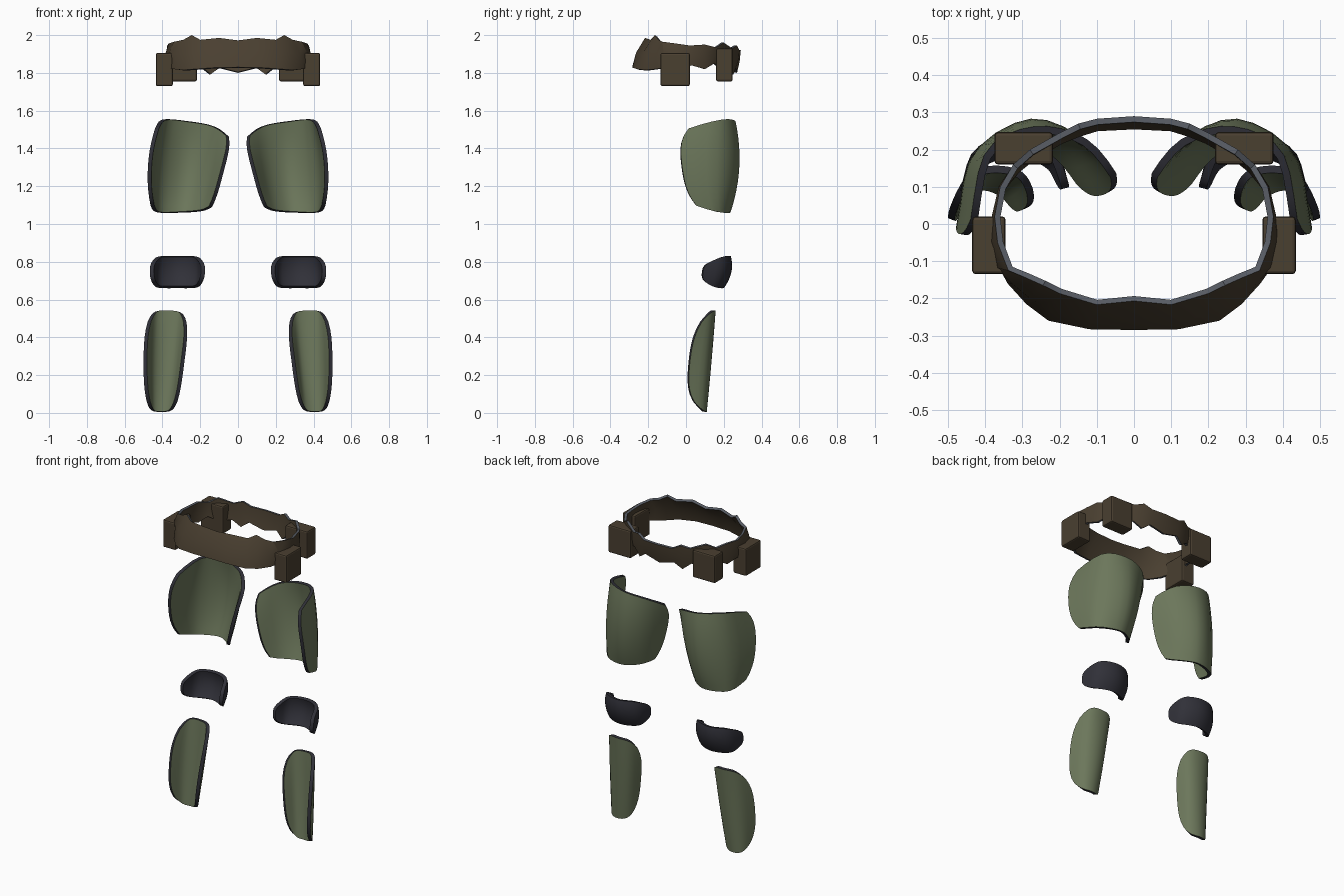
import bpy, bmesh, math
from mathutils import Vector

if "Cube" in bpy.data.objects:
    bpy.data.objects.remove(bpy.data.objects["Cube"])


def material(name, rgb):
    m = bpy.data.materials.new(name)
    m.diffuse_color = (*rgb, 1)
    m.use_nodes = True
    m.node_tree.nodes["Principled BSDF"].inputs["Base Color"].default_value = m.diffuse_color
    return m


GREEN = material("olive_armour", (0.15, 0.185, 0.105))
DARK = material("dark_rubber", (0.030, 0.030, 0.040))
BROWN = material("brown_leather", (0.068, 0.050, 0.030))
SLATE = material("slate_trim", (0.095, 0.105, 0.125))


def finish(name, verts, faces, mats, thickness, angle):
    """Make a shell with solid thickness and a rim in the second material."""
    me = bpy.data.meshes.new(name)
    me.from_pydata(verts, [], faces)
    for m in mats:
        me.materials.append(m)
    ob = bpy.data.objects.new(name, me)
    bpy.context.collection.objects.link(ob)
    mod = ob.modifiers.new("thickness", 'SOLIDIFY')
    mod.thickness = thickness
    mod.offset = -1
    mod.use_even_offset = False
    mod.material_offset_rim = 1
    bpy.context.view_layer.objects.active = ob
    ob.select_set(True)
    bpy.ops.object.modifier_apply(modifier=mod.name)
    bpy.ops.object.shade_smooth_by_angle(angle=math.radians(angle))
    ob.select_set(False)
    return ob


def along(pts, t):
    """Smooth curve through evenly spaced points, t in 0..1."""
    n = len(pts) - 1
    i = min(int(t * n), n - 1)
    f = t * n - i
    p1, p2 = pts[i], pts[i + 1]
    p0 = pts[i - 1] if i else p1 * 2 - p2
    p3 = pts[i + 2] if i + 2 <= n else p2 * 2 - p1
    return 0.5 * (p1 * 2 + (p2 - p0) * f + (p0 * 2 - p1 * 5 + p2 * 4 - p3) * f ** 2
                  + (p1 * 3 - p0 - p2 * 3 + p3) * f ** 3)


def plate(name, rows, mats, side, thickness, corner, nu=14, nv=12):
    """Curved plate with rounded corners; rows run bottom to top, inner to outer."""
    rows = [[Vector(p) for p in r] for r in rows]
    verts = []
    for j in range(nv + 1):
        for i in range(nu + 1):
            u, v = 2 * i / nu - 1, 2 * j / nv - 1
            uu = u * math.sqrt(1 - corner * v ** 4)
            vv = v * math.sqrt(1 - corner * u ** 4)
            b, m, t = (along(r, (uu + 1) / 2) for r in rows)
            p = b * (vv * (vv - 1) / 2) + m * (1 - vv * vv) + t * (vv * (vv + 1) / 2)
            verts.append((p.x * side, p.y, p.z))
    faces = []
    w = nu + 1
    for j in range(nv):
        for i in range(nu):
            a = j * w + i
            f = (a, a + w, a + w + 1, a + 1)
            faces.append(f if side > 0 else f[::-1])
    finish(name, verts, faces, mats, thickness, 45)


# Armour plates that wrap the back and outside of each leg
thigh = [
    [(.13, .10, 1.07), (.20, .19, 1.065), (.30, .235, 1.06), (.43, .18, 1.06), (.465, .03, 1.08)],
    [(.075, .085, 1.28), (.15, .22, 1.29), (.28, .282, 1.30), (.43, .19, 1.30), (.477, -.02, 1.30)],
    [(.025, .12, 1.47), (.13, .23, 1.52), (.27, .262, 1.545), (.40, .19, 1.555), (.44, -.03, 1.52)],
]
knee = [
    [(.19, .10, .665), (.225, .165, .66), (.32, .20, .66), (.42, .165, .66), (.455, .09, .665)],
    [(.175, .10, .745), (.21, .195, .745), (.32, .24, .745), (.43, .195, .745), (.467, .09, .745)],
    [(.18, .12, .815), (.22, .20, .83), (.32, .237, .83), (.42, .20, .83), (.46, .11, .815)],
]
shin = [
    [(.315, .045, .03), (.35, .09, .01), (.405, .11, .005), (.46, .09, .01), (.49, .02, .03)],
    [(.285, .045, .26), (.32, .115, .27), (.39, .135, .27), (.46, .105, .27), (.50, .02, .26)],
    [(.253, .08, .51), (.30, .14, .535), (.37, .157, .54), (.44, .14, .54), (.49, .07, .52)],
]
for side, tag in ((1, "right"), (-1, "left")):
    plate("thigh_plate_" + tag, thigh, (GREEN, DARK), side, .02, .18)
    plate("knee_pad_" + tag, knee, (DARK, DARK), side, .022, .35)
    plate("shin_plate_" + tag, shin, (GREEN, DARK), side, .02, .3)

# Belt: half ring of (top x, y, z, bottom x, y, z) from front to back, mirrored
half = [
    (0, -.207, 1.972, 0, -.285, 1.83), (.10, -.217, 1.985, .12, -.283, 1.828),
    (.20, -.187, 1.975, .23, -.26, 1.82), (.245, -.165, 2.0, .29, -.215, 1.815),
    (.29, -.145, 1.975, .34, -.16, 1.82), (.338, -.125, 1.965, .372, -.10, 1.83),
    (.367, -.05, 1.955, .382, -.04, 1.81), (.375, .02, 1.945, .38, .03, 1.84),
    (.36, .10, 1.95, .36, .10, 1.82), (.325, .16, 1.935, .32, .15, 1.85),
    (.28, .20, 1.96, .27, .19, 1.82), (.20, .245, 1.93, .20, .23, 1.83),
    (.15, .27, 1.945, .15, .25, 1.79), (.10, .283, 1.92, .10, .265, 1.825),
    (0, .29, 1.92, 0, .27, 1.80),
]
ring = half + [(-a, b, c, -d, e, f) for a, b, c, d, e, f in half[-2:0:-1]]
verts, faces = [], []
for s in ring:
    top, low = Vector(s[:3]), Vector(s[3:])
    mid = (top + low) / 2
    out = Vector((mid.x, mid.y, 0)).normalized()
    bulge = .016 if mid.y < 0 else .004
    verts += [low, mid + out * bulge, top]
n = len(ring)
for i in range(n):
    for k in range(2):
        a, b = i * 3 + k, (i + 1) % n * 3 + k
        faces.append((a, b, b + 1, a + 1))
finish("belt", verts, faces, (BROWN, SLATE), .016, 35)


# Belt pouches: softened boxes from low and high corners
def pouch(name, lo, hi):
    lo, hi = Vector(lo), Vector(hi)
    bm = bmesh.new()
    bmesh.ops.create_cube(bm, size=1)
    for v in bm.verts:
        v.co = Vector(c * d for c, d in zip(v.co, hi - lo)) + (lo + hi) / 2
    bmesh.ops.bevel(bm, geom=bm.edges[:], offset=.009, segments=2, profile=.5,
                    affect='EDGES')
    bmesh.ops.recalc_face_normals(bm, faces=bm.faces[:])
    me = bpy.data.meshes.new(name)
    bm.to_mesh(me)
    bm.free()
    me.materials.append(BROWN)
    bpy.context.collection.objects.link(bpy.data.objects.new(name, me))


for side, tag in ((1, "right"), (-1, "left")):
    for part, x0, x1, y0, y1, z0, z1 in (
            ("side_pouch_", .345, .435, -.135, .02, 1.73, 1.905),
            ("back_pouch_", .218, .375, .16, .247, 1.755, 1.93)):
        a, b = sorted((x0 * side, x1 * side))
        pouch(part + tag, (a, y0, z0), (b, y1, z1))
